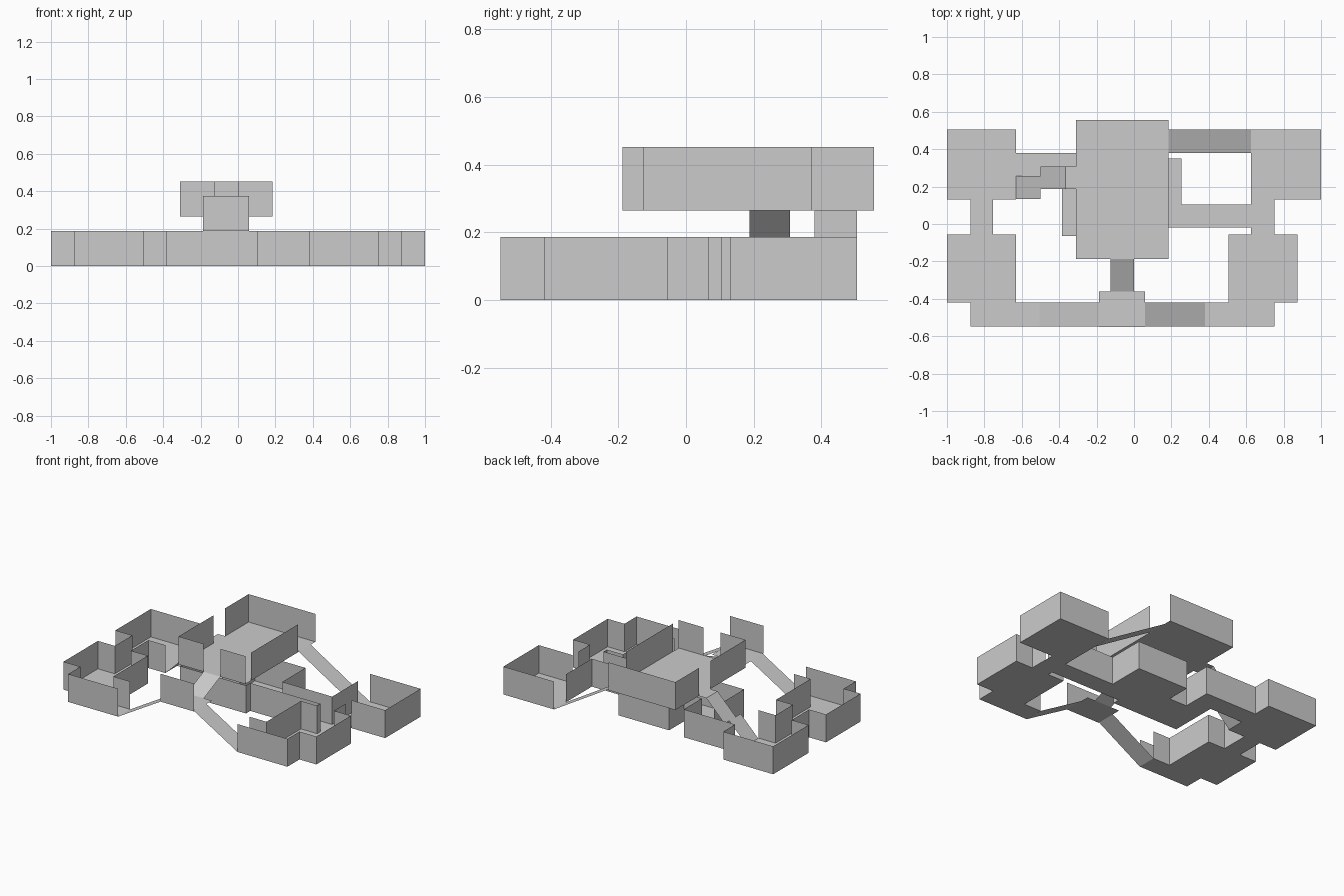
import bpy

H = 0.187      # wall height
UP = 0.265     # upper deck level
BAL = 0.187    # balcony level


def make(name, quads):
    verts, faces = [], []
    for q in quads:
        faces.append(tuple(range(len(verts), len(verts) + len(q))))
        verts += q
    me = bpy.data.meshes.new(name)
    me.from_pydata(verts, [], faces)
    ob = bpy.data.objects.new(name, me)
    bpy.context.collection.objects.link(ob)
    return ob


def floor(name, *rects, z=0.0):
    make(name, [[(a, c, z), (b, c, z), (b, d, z), (a, d, z)] for a, b, c, d in rects])


def walls(name, *paths, z=0.0):
    # vertical sheet walls along each plan polyline
    make(name, [[(*p, z), (*q, z), (*q, z + H), (*p, z + H)]
                for path in paths for p, q in zip(path, path[1:])])


def ramp_x(name, x0, z0, x1, z1, y0, y1):
    make(name, [[(x0, y0, z0), (x1, y0, z1), (x1, y1, z1), (x0, y1, z0)]])


# Ground-level floors
floor("northwest_floor", (-1, -.63, .13, .505), (-.875, -.755, -.055, .13))
floor("southwest_floor", (-1, -.63, -.42, -.055), (-.875, -.505, -.548, -.42))
floor("northeast_floor", (.625, 1, .13, .505), (.625, .75, -.055, .13))
floor("southeast_floor", (.505, .875, -.42, -.055), (.38, .75, -.548, -.42))
floor("centre_floor", (-.385, .105, -.065, .19), (.105, .625, -.02, .105),
      (-.12, .255, .19, .35), (.105, .255, .105, .19),
      (-.385, -.25, .19, .255), (-.63, -.25, .255, .38))

# Ground-level walls
walls("northwest_walls",
      [(-.875, .13), (-1, .13), (-1, .505), (-.63, .505), (-.63, .38), (-.25, .38),
       (-.25, .19), (-.12, .19), (-.12, .35), (.255, .35), (.255, .105),
       (.625, .105), (.625, .38)],
      [(-.755, -.055), (-.755, .13), (-.63, .13)])
walls("southwest_walls",
      [(-.875, .13), (-.875, -.055), (-1, -.055), (-1, -.42), (-.875, -.42),
       (-.875, -.548), (-.505, -.548)],
      [(-.755, -.055), (-.63, -.055), (-.63, -.42), (-.505, -.42)])
walls("northeast_walls",
      [(.625, .505), (1, .505), (1, .13), (.75, .13)])
walls("southeast_walls",
      [(.75, .068), (.75, -.055), (.875, -.055), (.875, -.42), (.75, -.42),
       (.75, -.548), (.38, -.548)],
      [(.38, -.42), (.505, -.42), (.505, -.055), (.625, -.055), (.625, -.02)])
walls("centre_walls",
      [(-.385, .255), (-.385, -.065), (.105, -.065), (.105, -.02), (.625, -.02)])

# Upper deck with door gaps for the ramps
floor("upper_deck", (-.31, .185, -.187, .555), z=UP)
walls("upper_walls",
      [(-.31, .305), (-.31, .555), (.185, .555)],
      [(-.31, .185), (-.31, -.187), (-.125, -.187)],
      [(0, -.187), (.185, -.187)],
      [(.185, -.127), (.185, .37)], z=UP)

# Front balcony
floor("balcony_floor", (-.187, .06, -.552, -.362), z=BAL)
walls("balcony_wall", [(-.187, -.552), (.06, -.552)], z=BAL)

# Ramps
make("deck_ramp", [[(-.125, -.362, BAL), (0, -.362, BAL), (0, -.187, UP), (-.125, -.187, UP)]])
ramp_x("balcony_ramp_left", -.505, 0, -.187, BAL, -.548, -.42)
ramp_x("balcony_ramp_right", .06, BAL, .38, 0, -.548, -.42)
ramp_x("northeast_ramp", .185, UP, .625, 0, .38, .505)
ramp_x("northwest_ramp_lower", -.63, 0, -.5, .13, .135, .257)
ramp_x("northwest_ramp_upper", -.5, .13, -.365, UP, .187, .307)
floor("northwest_landing", (-.365, -.31, .187, .307), z=UP)
